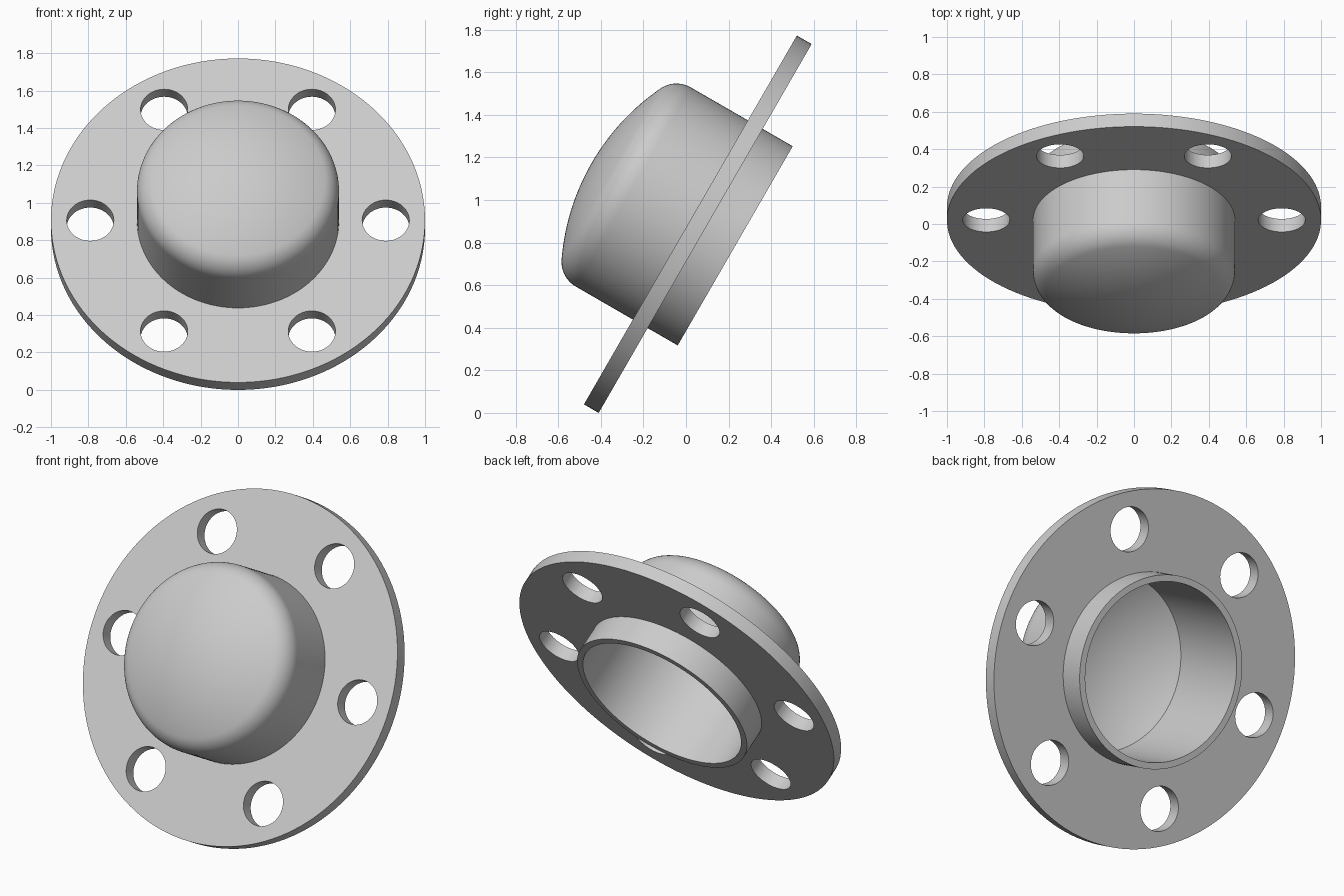
import bpy
import bmesh
from math import radians, sin, cos, asin, sqrt, pi
from mathutils import Matrix

if "Cube" in bpy.data.objects:
    bpy.data.objects.remove(bpy.data.objects["Cube"], do_unlink=True)

# Parts are built along z, then tipped so the dome looks forward and up
TILT = Matrix.Translation((0, 0.09, 0.866)) @ Matrix.Rotation(radians(60), 4, 'X')
SEGMENTS = 128


def lathe(name, profile, closed=False):
    """Spin a (radius, height) profile around z."""
    bm = bmesh.new()
    verts = [bm.verts.new((r, 0, h)) for r, h in profile]
    edges = [bm.edges.new(pair) for pair in zip(verts, verts[1:])]
    if closed:
        edges.append(bm.edges.new((verts[-1], verts[0])))
    bmesh.ops.spin(bm, geom=verts + edges, cent=(0, 0, 0), axis=(0, 0, 1),
                   angle=2 * pi, steps=SEGMENTS, use_merge=True)
    bmesh.ops.remove_doubles(bm, verts=bm.verts, dist=1e-5)
    bmesh.ops.recalc_face_normals(bm, faces=bm.faces)
    return finish(name, bm)


def finish(name, bm):
    mesh = bpy.data.meshes.new(name)
    bm.to_mesh(mesh)
    bm.free()
    obj = bpy.data.objects.new(name, mesh)
    bpy.context.collection.objects.link(obj)
    obj.matrix_world = TILT
    return obj


def arc(radius, height, size, start, end, steps):
    """Profile points on a circle; angles are measured from the axis."""
    angles = [start + (end - start) * i / steps for i in range(steps + 1)]
    return [(radius + size * sin(a), height + size * cos(a)) for a in angles]


# Hollow cap: straight wall, rounded knuckle and shallow crown
OUTER, INNER, REAR, SHOULDER = 0.54, 0.503, -0.163, 0.39
KNUCKLE, CROWN = 0.134, 1.08
blend = asin((OUTER - KNUCKLE) / (CROWN - KNUCKLE))
crown_base = SHOULDER - (CROWN - KNUCKLE) * cos(blend)
outside = [(OUTER, REAR)]
outside += arc(OUTER - KNUCKLE, SHOULDER, KNUCKLE, pi / 2, blend, 12)
outside += arc(0, crown_base, CROWN, blend, 0, 14)[1:]

# Inner ceiling meets the bore at a crisp edge
RISE = 0.15
ceiling = (INNER ** 2 + RISE ** 2) / (2 * RISE)
ceiling_base = SHOULDER + RISE - ceiling
inside = arc(0, ceiling_base, ceiling, 0, asin(INNER / ceiling), 14)
inside.append((INNER, REAR))
cap = lathe("hollow_cap", outside + inside + [(OUTER, REAR)])

# Flange ring, its inner edge buried in the cap wall
THICK = 0.08
flange = lathe("flange", [(0.52, 0), (1, 0), (1, THICK), (0.52, THICK)], closed=True)

# Six bolt holes
bm = bmesh.new()
for i in range(6):
    a = i * pi / 3
    place = Matrix.Translation((0.79 * cos(a), 0.79 * sin(a), THICK / 2))
    bmesh.ops.create_cone(bm, cap_ends=True, segments=48, radius1=0.126,
                          radius2=0.126, depth=0.3, matrix=place)
cutter = finish("bolt_hole_cutter", bm)
cutter.hide_render = True
cut = flange.modifiers.new("bolt_holes", 'BOOLEAN')
cut.operation = 'DIFFERENCE'
cut.solver = 'EXACT'
cut.object = cutter
bpy.context.view_layer.update()
bpy.context.view_layer.objects.active = flange
bpy.ops.object.modifier_apply(modifier=cut.name)
bpy.data.objects.remove(cutter, do_unlink=True)

# Smooth the round surfaces and keep the rims sharp
bpy.ops.object.select_all(action='DESELECT')
for obj in (cap, flange):
    obj.select_set(True)
bpy.ops.object.shade_smooth_by_angle(angle=radians(30))
